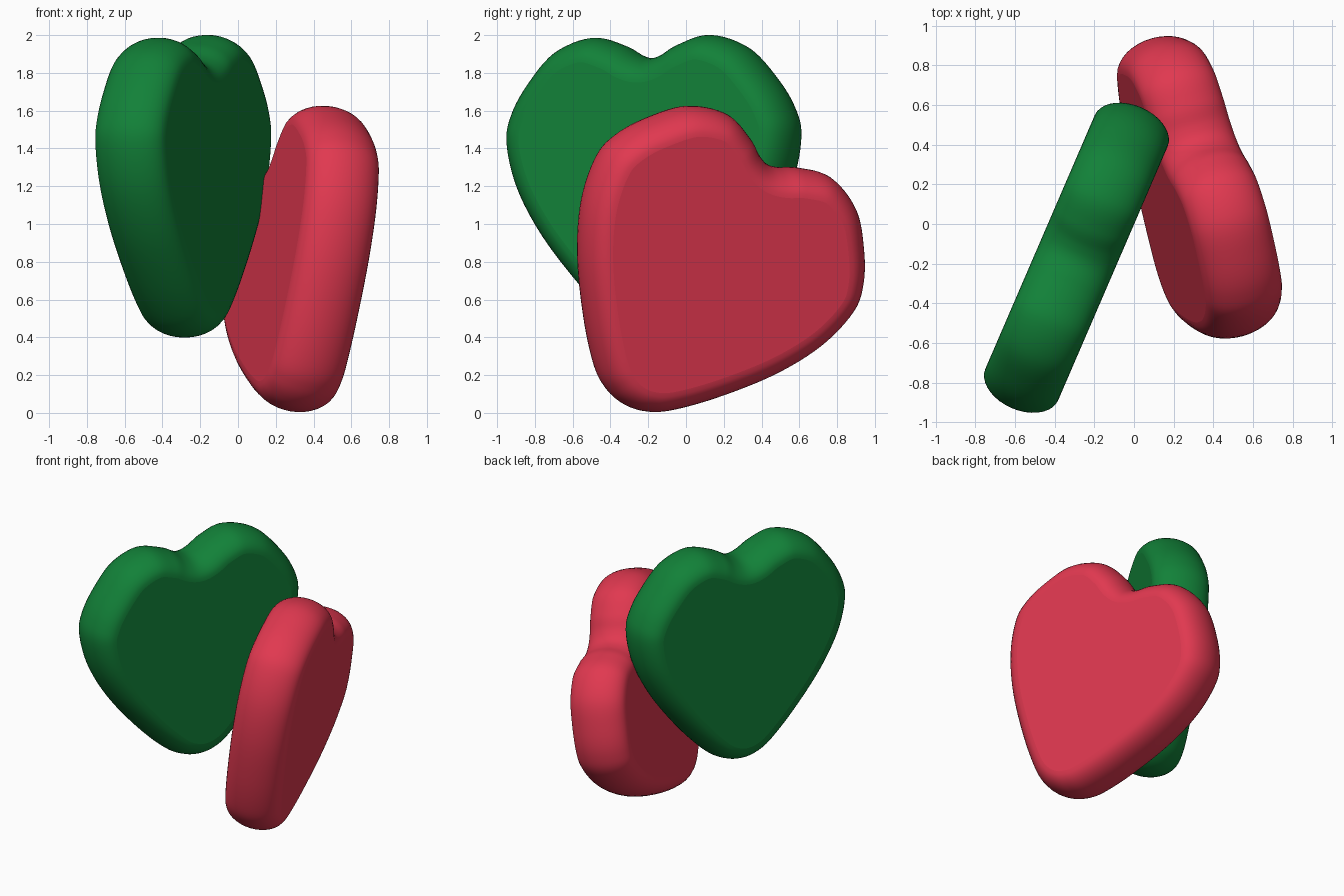
import bpy
import math
from mathutils import Vector, Matrix

if "Cube" in bpy.data.objects:
    bpy.data.objects.remove(bpy.data.objects["Cube"])

HALF_DEPTH = 0.20   # half thickness of each heart
INSET = 0.13        # how far the rounded rim eats into the flat face
RIM_STEPS = 18
SUB = 6

# Right half of the heart outline, from the notch round to the tip
HALF = [(0, 0), (0.07, 0.018), (0.17, 0.072), (0.34, 0.115), (0.54, 0.045),
        (0.69, -0.11), (0.79, -0.27), (0.825, -0.43), (0.77, -0.675),
        (0.63, -0.935), (0.42, -1.2), (0.23, -1.39), (0.11, -1.46), (0, -1.48)]


def outline():
    """Smooth closed heart outline (clockwise) from the mirrored half."""
    pts = [Vector(p) for p in HALF]
    pts += [Vector((-p[0], p[1])) for p in reversed(HALF[1:-1])]
    n, out = len(pts), []
    for i in range(n):
        a, b, c, d = (pts[(i + k) % n] for k in (-1, 0, 1, 2))
        for s in range(SUB):
            t = s / SUB
            out.append(0.5 * (2 * b + (c - a) * t + (2 * a - 5 * b + 4 * c - d) * t * t
                              + (3 * b - a - 3 * c + d) * t ** 3))
    return out


def heart(name, colour, normal, roll, centre):
    """Puffy heart facing `normal`, rolled clockwise, centred by its bounds."""
    ring = outline()
    n = len(ring)
    inward = []
    for i in range(n):
        t = (ring[(i + 1) % n] - ring[i - 1]).normalized()
        inward.append(Vector((t.y, -t.x)))

    # Axes of the heart in world space
    w = Vector(normal).normalized()
    u = Vector((-w.y, w.x, 0)).normalized()
    v = w.cross(u)
    r = math.radians(roll)
    right = u * math.cos(r) - v * math.sin(r)
    up = u * math.sin(r) + v * math.cos(r)

    # Elliptical rim rings from back face to front face
    verts = []
    for k in range(RIM_STEPS + 1):
        a = -math.pi / 2 + math.pi * k / RIM_STEPS
        off, depth = INSET * (1 - math.cos(a)), HALF_DEPTH * math.sin(a)
        for p, d in zip(ring, inward):
            q = p + d * off
            verts.append(right * q.x + up * q.y + w * depth)
    faces = [(k * n + (i + 1) % n, k * n + i, (k + 1) * n + i, (k + 1) * n + (i + 1) % n)
             for k in range(RIM_STEPS) for i in range(n)]
    faces.append(tuple(range(n)))
    faces.append(tuple(RIM_STEPS * n + i for i in reversed(range(n))))

    # Move the bounds centre to the target
    mid = Vector([(min(p[j] for p in verts) + max(p[j] for p in verts)) / 2 for j in range(3)])
    mesh = bpy.data.meshes.new(name)
    mesh.from_pydata([p - mid for p in verts], [], faces)
    mesh.update()
    for f in mesh.polygons:
        f.use_smooth = len(f.vertices) == 4
    mat = bpy.data.materials.new(name + "_colour")
    mat.diffuse_color = colour
    mat.use_nodes = True
    mat.node_tree.nodes["Principled BSDF"].inputs["Base Color"].default_value = mat.diffuse_color
    mesh.materials.append(mat)
    ob = bpy.data.objects.new(name, mesh)
    ob.location = centre
    bpy.context.collection.objects.link(ob)
    return ob


# Upright green heart, behind and to the left
heart("green_heart", (0.006, 0.22, 0.04, 1), (0.918, -0.396, 0), -1.3, (-0.29, -0.17, 1.2))

# Leaning red heart, lower right
heart("red_heart", (0.75, 0.04, 0.08, 1), (0.948, 0.275, -0.161), 30, (0.33, 0.185, 0.815))
